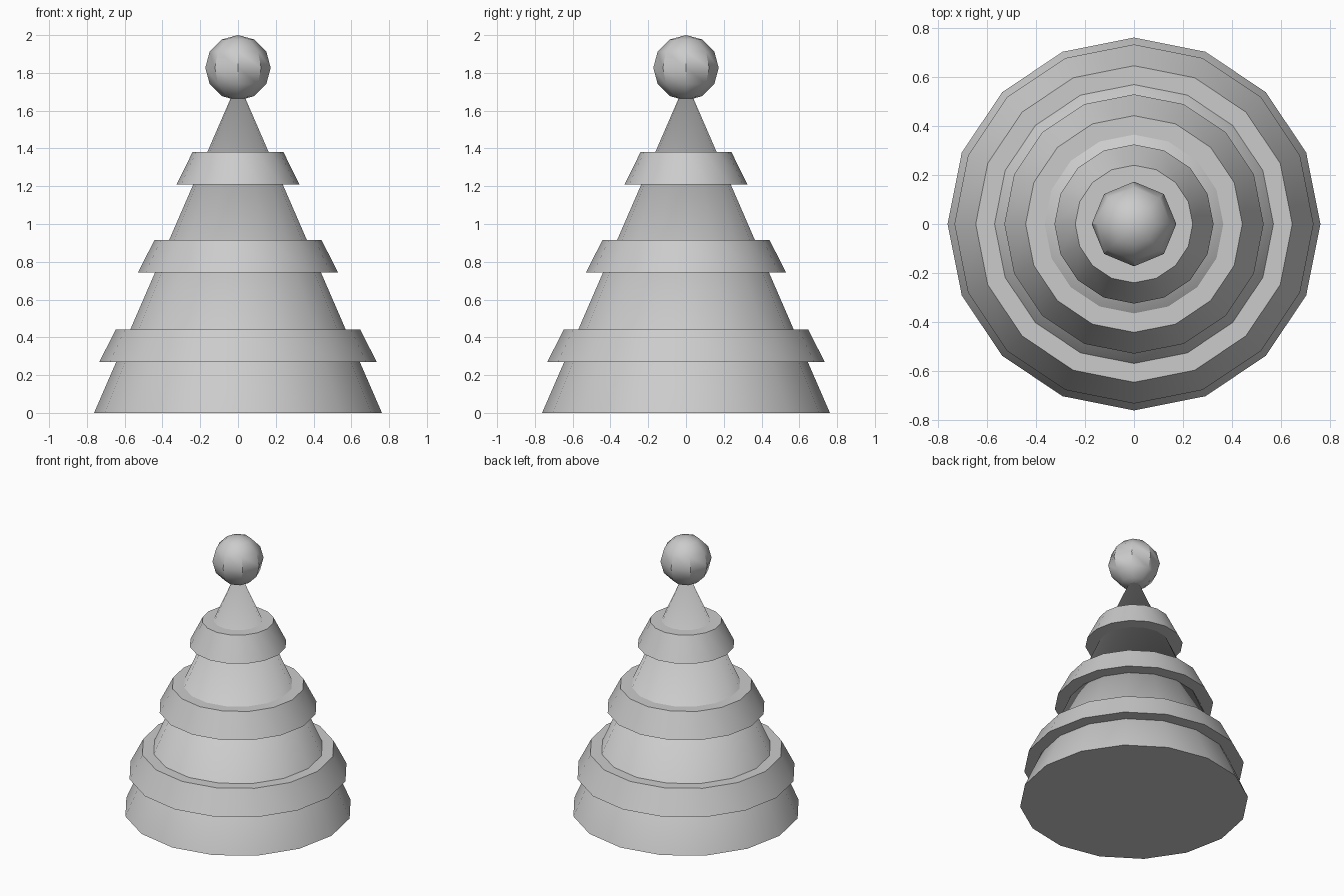
import bpy, math

if "Cube" in bpy.data.objects:
    bpy.data.objects.remove(bpy.data.objects["Cube"])


def finish(name):
    ob = bpy.context.object
    ob.name = name
    bpy.ops.object.shade_smooth_by_angle(angle=math.radians(40))
    return ob


def frustum(name, r1, r2, z1, z2):
    bpy.ops.mesh.primitive_cone_add(vertices=16, radius1=r1, radius2=r2,
                                    depth=z2 - z1, location=(0, 0, (z1 + z2) / 2))
    return finish(name)


# main cone body
frustum("tree_body", 0.762, 0.0, 0, 1.755)

# three flared tiers
for i, (r1, r2, z) in enumerate([(0.734, 0.647, 0.27), (0.53, 0.443, 0.742), (0.325, 0.24, 1.21)]):
    frustum(f"tier_{i + 1}", r1, r2, z, z + 0.172)

# ball on the tip
bpy.ops.mesh.primitive_uv_sphere_add(segments=8, ring_count=6, radius=0.173, location=(0, 0, 1.827))
finish("top_ball").data.shade_smooth()
